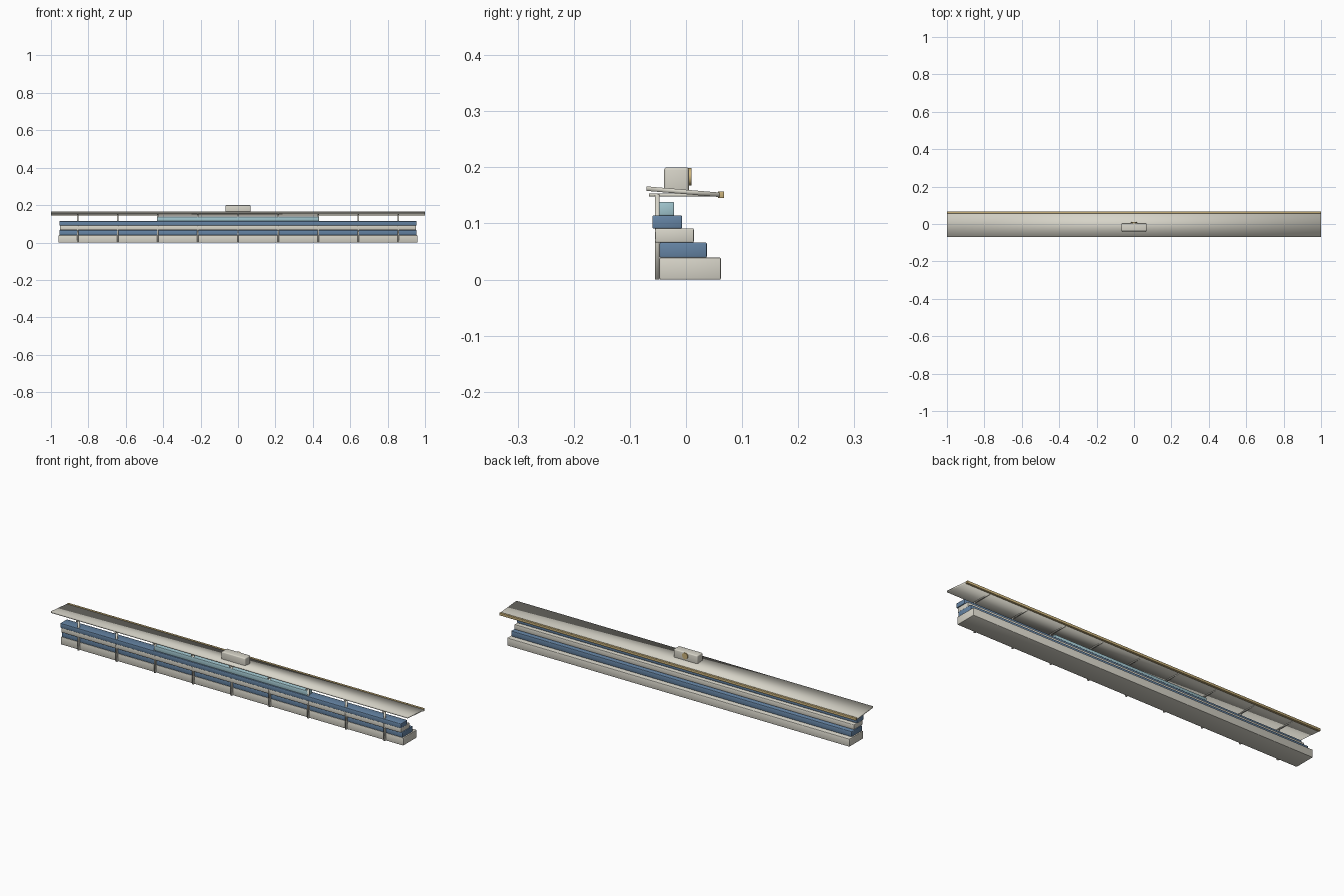
import bpy, bmesh, math
from mathutils import Matrix, Vector

cube = bpy.data.objects.get("Cube")
if cube:
    bpy.data.objects.remove(cube, do_unlink=True)


def material(name, rgb):
    m = bpy.data.materials.new(name)
    m.use_nodes = True
    m.diffuse_color = (*rgb, 1)
    m.node_tree.nodes["Principled BSDF"].inputs["Base Color"].default_value = (*rgb, 1)
    return m


cream = material("cream stone", (0.68, 0.66, 0.58))
blue = material("blue cladding", (0.13, 0.23, 0.37))
glass = material("pale blue glass", (0.36, 0.57, 0.63))
gold = material("gold trim", (0.60, 0.45, 0.20))


def finish(name, bm, mat, bevel=0, segments=2):
    mesh = bpy.data.meshes.new(name)
    bmesh.ops.recalc_face_normals(bm, faces=bm.faces)
    for f in bm.faces:
        f.smooth = True
    bm.to_mesh(mesh)
    bm.free()
    mesh.materials.append(mat)
    ob = bpy.data.objects.new(name, mesh)
    bpy.context.collection.objects.link(ob)
    if bevel:
        mod = ob.modifiers.new("edge_bevel", "BEVEL")
        mod.width, mod.segments = bevel, segments
    return ob


def box(name, x, y, z, mat, bevel=0, segments=2):
    """Box from (low, high) ranges on each axis."""
    bm = bmesh.new()
    bmesh.ops.create_cube(bm, size=1)
    for v in bm.verts:
        v.co = Vector([(lo + hi) / 2 + c * (hi - lo) for c, (lo, hi) in zip(v.co, (x, y, z))])
    return finish(name, bm, mat, bevel, segments)


# Stepped storeys, each one leaning further forward
tiers = [
    ("ground_storey", 0.96, (-0.047, 0.062), (0, 0.039), cream),
    ("second_storey", 0.955, (-0.047, 0.037), (0.039, 0.066), blue),
    ("third_storey", 0.952, (-0.055, 0.014), (0.066, 0.091), cream),
    ("fourth_storey", 0.955, (-0.06, -0.007), (0.091, 0.114), blue),
    ("glazed_lounge", 0.43, (-0.0555, -0.021), (0.114, 0.138), glass),
]
for name, half, y, z, mat in tiers:
    box(name, (-half, half), y, z, mat, 0.002)

# Front columns with a roof rib above each
for i in range(-4, 5):
    x = i * 0.2145
    box("front_column", (x - 0.004, x + 0.004), (-0.055, -0.047), (0, 0.152), cream)
    box("roof_rib", (x - 0.003, x + 0.003), (-0.066, 0.06), (0.148, 0.153), cream)

# Thin roof slab, falling towards the back
roof = box("roof", (-1, 1), (-0.07, 0.06), (0, 0.008), cream)
for v in roof.data.vertices:
    v.co.z += 0.158 if v.co.y < 0 else 0.147
box("roof_edge_trim", (-1, 1), (0.057, 0.068), (0.145, 0.157), gold, 0.001)

# Rooftop clock house with a round clock on the back
box("clock_house", (-0.067, 0.067), (-0.039, 0.005), (0.155, 0.2), cream, 0.005, 3)
bm = bmesh.new()
bmesh.ops.create_cone(bm, cap_ends=True, segments=32, radius1=0.0155, radius2=0.0155, depth=0.008,
                      matrix=Matrix.Translation((0, 0.006, 0.183)) @ Matrix.Rotation(math.pi / 2, 4, "X"))
disc = finish("clock_disc", bm, gold)
for p in disc.data.polygons:
    p.use_smooth = len(p.vertices) == 4
